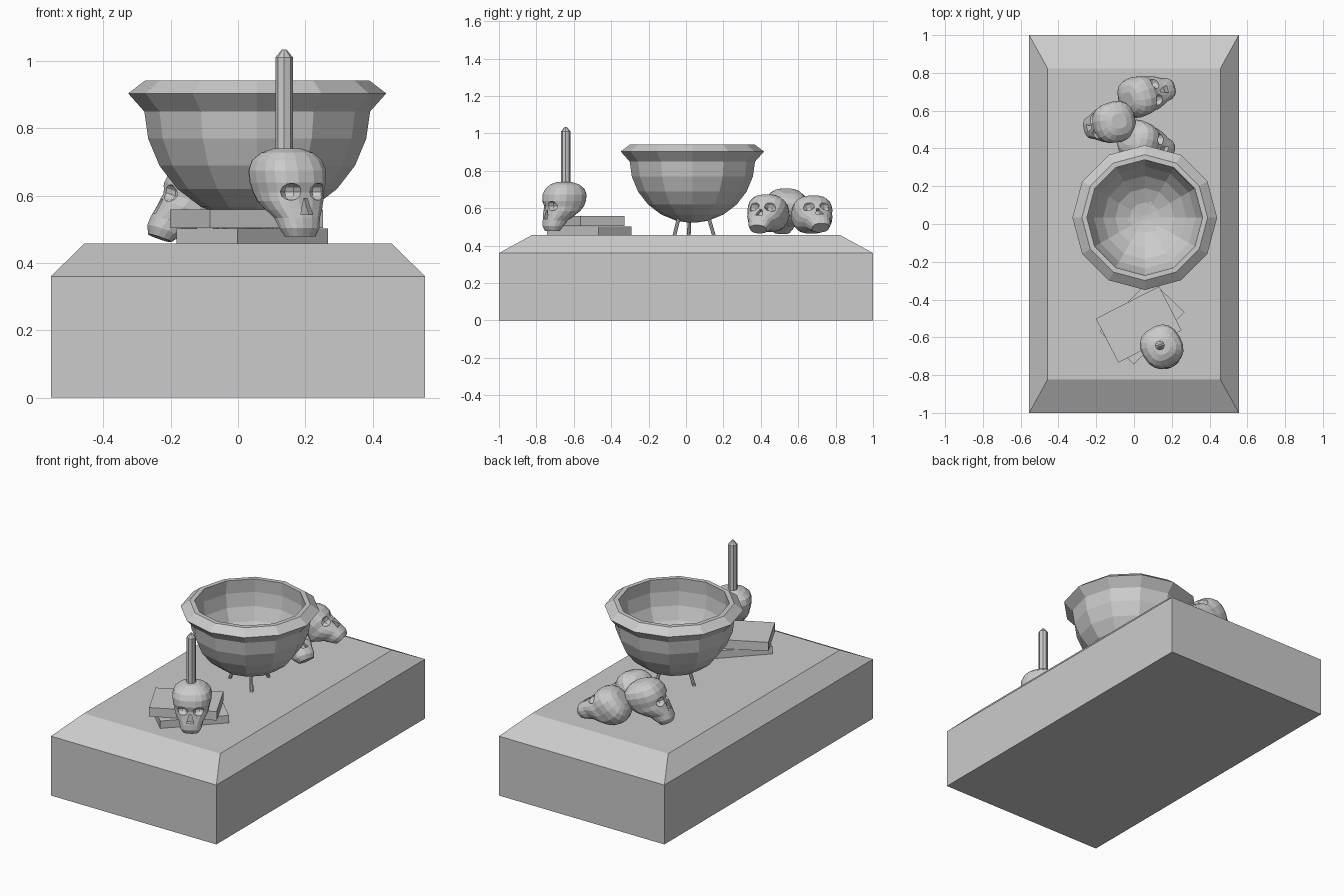
import bpy, bmesh
from math import sin, cos, pi, radians, copysign
from mathutils import Vector, Euler

if "Cube" in bpy.data.objects:
    bpy.data.objects.remove(bpy.data.objects["Cube"])


def add_object(name, bm):
    bmesh.ops.remove_doubles(bm, verts=bm.verts[:], dist=1e-5)
    bmesh.ops.recalc_face_normals(bm, faces=bm.faces[:])
    mesh = bpy.data.meshes.new(name)
    bm.to_mesh(mesh)
    bm.free()
    ob = bpy.data.objects.new(name, mesh)
    bpy.context.collection.objects.link(ob)
    return ob


def loft(name, rings):
    """Skin equal-length rings of points and cap both ends with fans."""
    bm = bmesh.new()
    vs = [[bm.verts.new(p) for p in r] for r in rings]
    n = len(vs[0])
    for a, b in zip(vs, vs[1:]):
        for i in range(n):
            j = (i + 1) % n
            bm.faces.new((a[i], a[j], b[j], b[i]))
    for r, pts in ((vs[0], rings[0]), (vs[-1], rings[-1])):
        c = bm.verts.new(sum((Vector(p) for p in pts), Vector()) / n)
        for i in range(n):
            bm.faces.new((r[i], r[(i + 1) % n], c))
    return add_object(name, bm)


def revolve(name, profile, sides, x, y):
    return loft(name, [[(x + r * cos(2 * pi * i / sides),
                         y + r * sin(2 * pi * i / sides), z)
                        for i in range(sides)] for r, z in profile])


def rect(hx, hy, z):
    return [(-hx, -hy, z), (hx, -hy, z), (hx, hy, z), (-hx, hy, z)]


# Altar block with sloping top edges
loft("altar", [rect(0.555, 1, 0), rect(0.555, 1, 0.36), rect(0.457, 0.823, 0.457)])

# Cauldron: outer hemisphere, flared rim, inner hemisphere
CX, CY = 0.057, 0.034
outer = [(0.335 * sin(radians(a)), 0.855 - 0.333 * cos(radians(a)))
         for a in (3, 15, 30, 45, 60, 75, 89)]
rim = [(0.383, 0.903), (0.333, 0.941), (0.306, 0.941)]
inner = [(0.312 * sin(radians(a)), 0.86 - 0.315 * cos(radians(a)))
         for a in (90, 75, 60, 45, 30, 15, 3)]
revolve("cauldron", outer + rim + inner, 12, CX, CY)

# Three splayed cauldron legs
for k in range(3):
    a = radians(69 + 120 * k)
    foot = Vector((CX + 0.123 * cos(a), CY + 0.123 * sin(a), 0.455))
    top = Vector((CX + 0.09 * cos(a), CY + 0.09 * sin(a), 0.56))
    loft(f"cauldron_leg_{k + 1}",
         [[p + Vector((0.01 * cos(t * pi / 4), 0.01 * sin(t * pi / 4), 0))
           for t in range(8)] for p in (foot, top)])

# Two stacked books
for name, lx, ly, z0, z1, pos, ang in (
        ("lower_book", 0.385, 0.252, 0.457, 0.502, (0.042, -0.518), 46),
        ("upper_book", 0.376, 0.262, 0.504, 0.558, (0.025, -0.532), 27)):
    book = loft(name, [rect(lx / 2, ly / 2, z0), rect(lx / 2, ly / 2, z1)])
    book.location = (*pos, 0)
    book.rotation_euler.z = radians(ang)

# Skull: stacked rounded sections (height, half width, front, back)
sections = [
    (0.000, 0.046, -0.104, -0.035), (0.025, 0.060, -0.116, -0.015),
    (0.055, 0.066, -0.114, 0.010), (0.080, 0.082, -0.108, 0.045),
    (0.105, 0.094, -0.104, 0.080), (0.130, 0.098, -0.102, 0.103),
    (0.160, 0.106, -0.109, 0.115), (0.195, 0.109, -0.105, 0.118),
    (0.225, 0.100, -0.090, 0.106), (0.248, 0.074, -0.066, 0.080),
    (0.260, 0.040, -0.036, 0.046)]


def skull_ring(z, w, f, b, n=18):
    pts = []
    for i in range(n):
        c, s = cos(2 * pi * i / n), sin(2 * pi * i / n)
        e = 0.8
        pts.append((w * copysign(abs(c) ** e, c),
                    (f + b) / 2 + (b - f) / 2 * copysign(abs(s) ** e, s), z - 0.13))
    return pts


skull = loft("candle_skull", [skull_ring(*s) for s in sections])

# Cutters for the eye sockets, nose and hollow cheeks
cutters = []
for side in (-1, 1):
    for loc, size in (((0.047, -0.105, 0.002), (0.033, 0.045, 0.026)),
                      ((0.092, -0.085, -0.077), (0.022, 0.035, 0.024))):
        bm = bmesh.new()
        bmesh.ops.create_uvsphere(bm, u_segments=8, v_segments=6, radius=1)
        for v in bm.verts:
            v.co = Vector((v.co.x * size[0] + side * loc[0],
                           v.co.y * size[1] + loc[1], v.co.z * size[2] + loc[2]))
        cutters.append(add_object("socket_cutter", bm))
tri = [(-0.021, -0.066), (0.021, -0.066), (0.006, -0.018), (-0.006, -0.018)]
cutters.append(loft("nose_cutter", [[(x, y, z) for x, z in tri] for y in (-0.15, -0.085)]))
for c in cutters:
    c.hide_render = True
    m = skull.modifiers.new("cut", 'BOOLEAN')
    m.operation, m.object, m.solver = 'DIFFERENCE', c, 'EXACT'
dg = bpy.context.evaluated_depsgraph_get()
skull_mesh = bpy.data.meshes.new_from_object(skull.evaluated_get(dg))
skull.modifiers.clear()
skull.data = skull_mesh
for c in cutters:
    bpy.data.objects.remove(c)


def pose(ob, pitch, roll, facing, centre):
    """Rotate a skull and put the middle of its bounds at centre."""
    ob.rotation_euler = Euler((radians(-pitch), radians(roll), radians(facing + 90)))
    m = ob.rotation_euler.to_matrix()
    pts = [m @ v.co for v in skull_mesh.vertices]
    mid = Vector([(min(p[i] for p in pts) + max(p[i] for p in pts)) / 2 for i in range(3)])
    ob.location = Vector(centre) - mid


# Candle skull on the books and a pile of three behind the cauldron
pose(skull, 0, 0, -60, (0.146, -0.650, 0.609))
for name, *args in (("pile_skull_right", 45, 0, 15, (0.067, 0.672, 0.566)),
                    ("pile_skull_left", 20, 0, 193, (-0.130, 0.540, 0.584)),
                    ("pile_skull_front", 40, 0, -18, (0.065, 0.440, 0.570))):
    ob = bpy.data.objects.new(name, skull_mesh)
    bpy.context.collection.objects.link(ob)
    pose(ob, *args)

# Candle with pointed tip
revolve("candle", [(0.026, 0.70), (0.026, 1.01), (0.006, 1.034)], 8, 0.137, -0.643)
